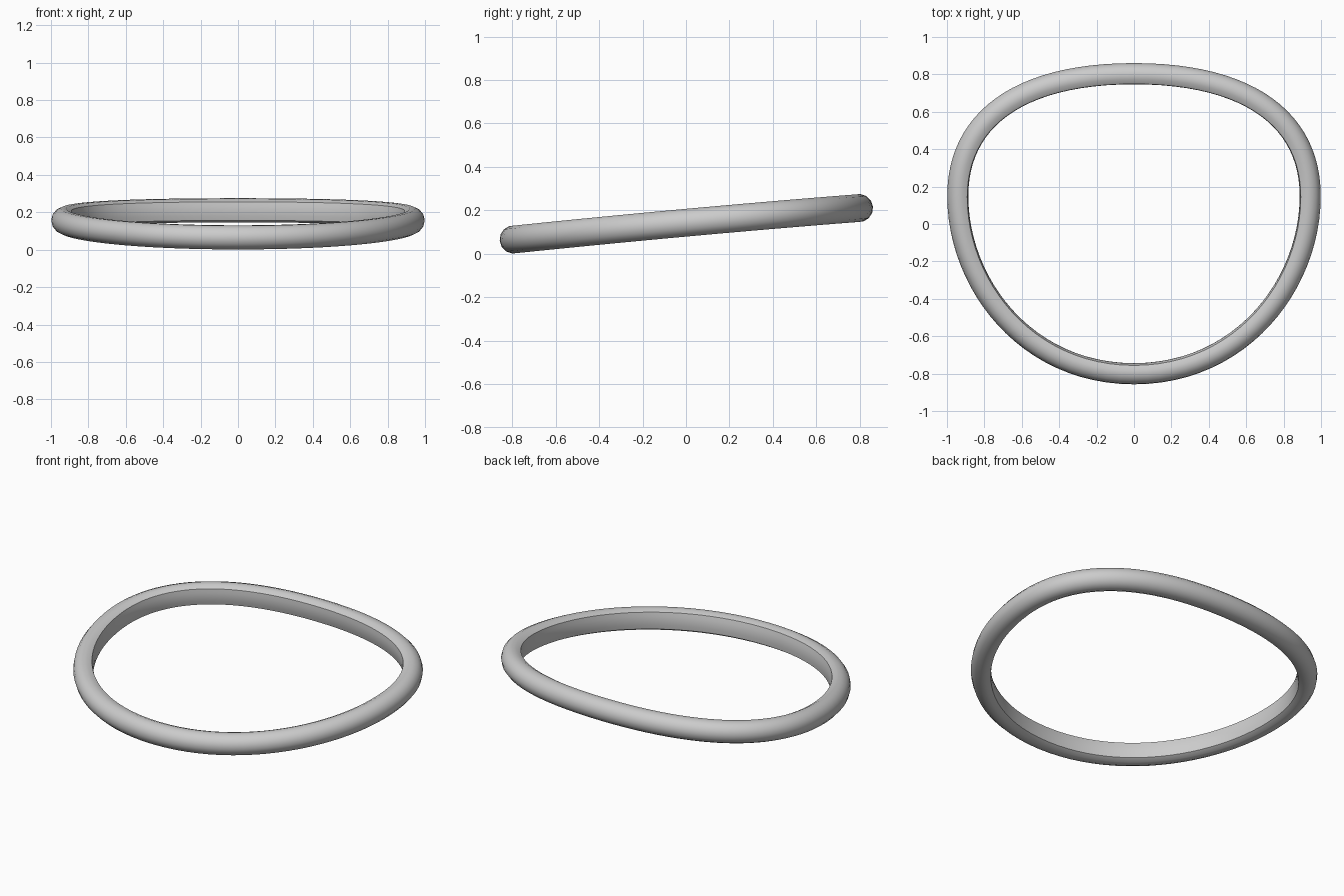
import bpy, bmesh, math
from mathutils import Vector

if "Cube" in bpy.data.objects:
    bpy.data.objects.remove(bpy.data.objects["Cube"])

STEPS = 24          # samples per quarter of the ring
R = 0.065           # radius of the D-shaped section
CUT = math.radians(130)
ARC = 10
BACK, FRONT, SIDE = 0.807, -0.804, 0.945


def bezier(p, t):
    a, b, c, d = (Vector(q) for q in p)
    s = 1 - t
    return a * s**3 + b * 3 * s * s * t + c * 3 * s * t * t + d * t**3


# Right half of the rounded path seen from above, then mirrored
quarters = [
    [(0, BACK), (0.63, BACK), (SIDE, 0.55), (SIDE, 0.15)],
    [(SIDE, 0.15), (SIDE, -0.32), (0.58, FRONT), (0, FRONT)],
]
half = [bezier(q, i / STEPS) for q in quarters for i in range(STEPS)]
half.append(Vector((0, FRONT)))
path = half + [Vector((-p.x, p.y)) for p in half[-2:0:-1]]

# Round outside, gently bulging inside
section = []
for i in range(ARC + 1):
    a = -CUT + 2 * CUT * i / ARC
    section.append((R * math.cos(a) - 0.0115, R * math.sin(a)))
u0, v0 = section[-1]
for s in (0.5, 0, -0.5):
    section.append((u0 - 0.006 * (1 - s * s), v0 * s))

# Sweep the section along the tilted path
tilt = math.radians(6)
up = Vector((0, -math.sin(tilt), math.cos(tilt)))
bm = bmesh.new()
rings = []
n = len(path)
for i, p in enumerate(path):
    d = path[(i + 1) % n] - path[i - 1]
    z = 0.065 + 0.147 * (p.y - FRONT) / (BACK - FRONT) + 0.005 * (1 - (p.y / 0.8) ** 2)
    out = Vector((-d.y, d.x, 0)).normalized()
    out = (out - up * out.dot(up)).normalized()
    if out.dot(Vector((p.x, p.y, 0))) < 0:
        out = -out
    c = Vector((p.x, p.y, z))
    rings.append([bm.verts.new(c + out * u + up * v) for u, v in section])
m = len(section)
for i in range(n):
    a, b = rings[i], rings[(i + 1) % n]
    for j in range(m):
        k = (j + 1) % m
        bm.faces.new((a[j], a[k], b[k], b[j]))
bmesh.ops.recalc_face_normals(bm, faces=bm.faces)

mesh = bpy.data.meshes.new("ring_band")
bm.to_mesh(mesh)
bm.free()
ring = bpy.data.objects.new("ring_band", mesh)
bpy.context.collection.objects.link(ring)
bpy.context.view_layer.objects.active = ring
ring.select_set(True)
bpy.ops.object.shade_smooth_by_angle(angle=math.radians(40))
